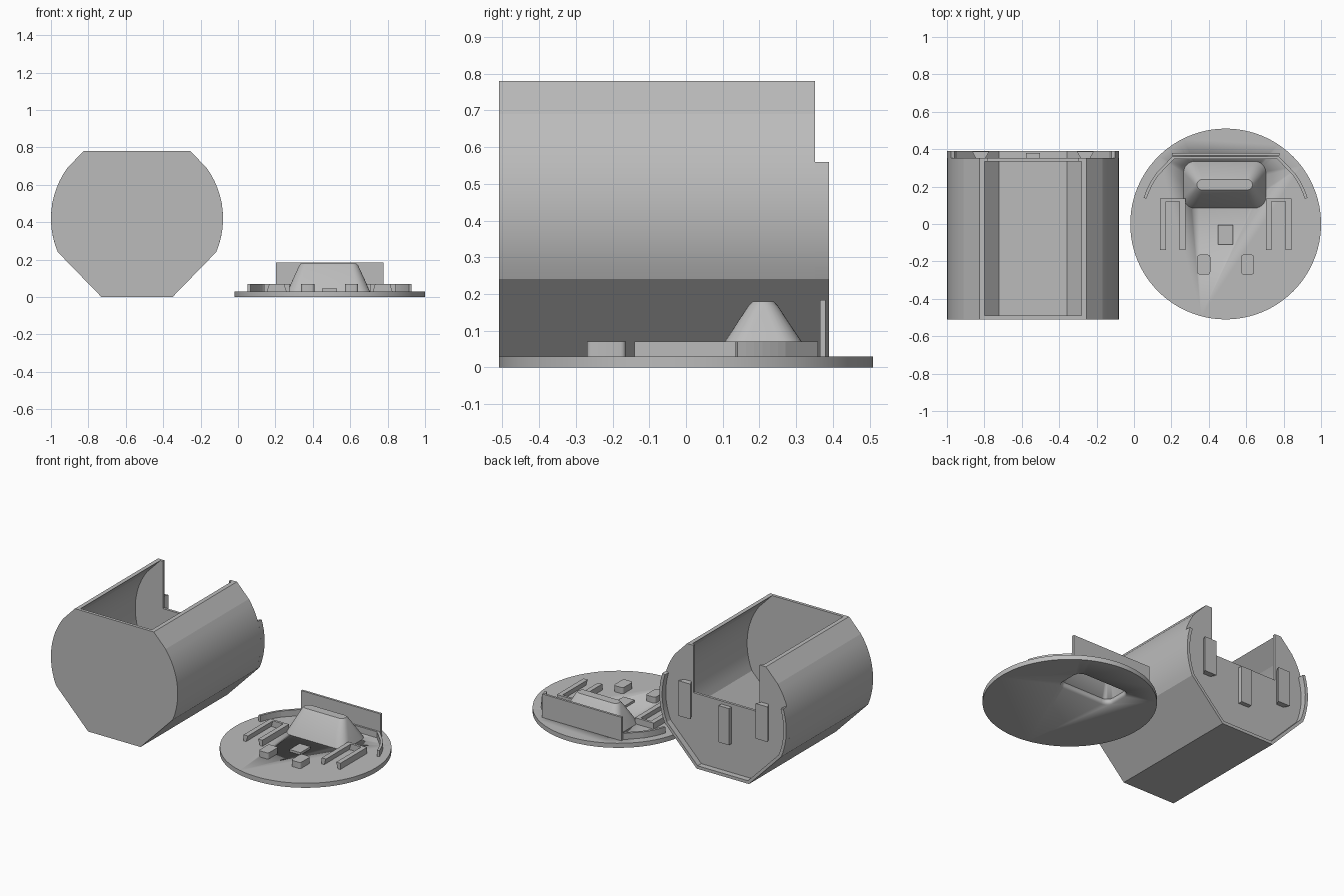
import bpy, bmesh, math

if "Cube" in bpy.data.objects:
    bpy.data.objects.remove(bpy.data.objects["Cube"])

grey = bpy.data.materials.new("plain grey")
grey.diffuse_color = (0.5, 0.5, 0.5, 1)
grey.use_nodes = True
grey.node_tree.nodes["Principled BSDF"].inputs["Base Color"].default_value = grey.diffuse_color


def stack(name, rings, smooth=None):
    """Solid skinned through a list of equal-length rings, capped at both ends."""
    bm = bmesh.new()
    vs = [[bm.verts.new(p) for p in ring] for ring in rings]
    n = len(vs[0])
    for a, b in zip(vs, vs[1:]):
        for i in range(n):
            j = (i + 1) % n
            bm.faces.new((a[i], a[j], b[j], b[i]))
    bm.faces.new(vs[0][::-1])
    bm.faces.new(vs[-1])
    bmesh.ops.recalc_face_normals(bm, faces=bm.faces)
    me = bpy.data.meshes.new(name)
    bm.to_mesh(me)
    bm.free()
    me.materials.append(grey)
    ob = bpy.data.objects.new(name, me)
    bpy.context.collection.objects.link(ob)
    if smooth:
        bpy.ops.object.select_all(action='DESELECT')
        ob.select_set(True)
        bpy.context.view_layer.objects.active = ob
        bpy.ops.object.shade_smooth_by_angle(angle=math.radians(smooth))
    return ob


def prism_y(name, pts, y0, y1, smooth=7):
    """Extrude a cup profile (local x, z) along y."""
    return stack(name, [[(CUP_X + x, y, CUP_Z + z) for x, z in pts] for y in (y0, y1)], smooth)


def prism_z(name, pts, z0, z1, smooth=None):
    """Extrude a plan outline (world x, y) upward."""
    return stack(name, [[(x, y, z) for x, y in pts] for z in (z0, z1)], smooth)


def arc(r, a0, a1, n):
    return [(r * math.cos(math.radians(a0 + (a1 - a0) * i / n)),
             r * math.sin(math.radians(a0 + (a1 - a0) * i / n))) for i in range(n + 1)]


def flip(pts):
    return [(-x, y) for x, y in reversed(pts)]


def rounded(cx, cy, hx, hy, r, n=6):
    out = []
    for k, (sx, sy) in enumerate(((1, 1), (-1, 1), (-1, -1), (1, -1))):
        out += [(cx + sx * (hx - r) + x, cy + sy * (hy - r) + y)
                for x, y in arc(r, 90 * k, 90 * k + 90, n)]
    return out


def box(name, x0, x1, y0, y1, z0, z1):
    return prism_z(name, [(x0, y0), (x1, y0), (x1, y1), (x0, y1)], z0, z1)


# ---- Cup lying on its flat side ----
CUP_X, CUP_Z, R = -0.54, 0.42, 0.46
LOW, HIGH, RIM = -23, 36, 17.7
outer = [(0.19, -0.42)] + arc(R, LOW, HIGH, 12) + [(0.286, 0.36)]
inner = [(0.182, -0.40)] + arc(R - 0.02, LOW, HIGH, 12) + [(0.258, 0.36)]
prism_y("cup_front_wall", outer + flip(outer), -0.51, -0.49)
prism_y("cup_shell", flip(outer) + outer + inner[::-1] + flip(inner)[::-1], -0.49, 0.335)

# Back wall with a notch open at the top
notch = [(0.24, 0.36), (0.24, 0.05), (-0.24, 0.05), (-0.24, 0.36)]
prism_y("cup_back_wall", outer + notch + flip(outer), 0.335, 0.352)

# Thin rim round the lower part of the back
rim_out = [(0.19, -0.42)] + arc(R, LOW, RIM, 10)
rim_in = [(0.182, -0.40)] + arc(R - 0.02, LOW, RIM, 10)
prism_y("cup_rim", flip(rim_out) + rim_out + rim_in[::-1] + flip(rim_in)[::-1], 0.352, 0.39)

# Dovetail clips and the middle catch
for side, s in (("left", -1), ("right", 1)):
    cx = CUP_X + 0.28 * s
    prism_z("dovetail_clip_" + side, [(cx - 0.025, 0.35), (cx + 0.025, 0.35),
                                      (cx + 0.045, 0.388), (cx - 0.045, 0.388)], 0.31, 0.54)
box("catch", CUP_X - 0.037, CUP_X + 0.037, 0.35, 0.38, 0.21, 0.45)

# ---- Round lid ----
LX = 0.49
disc = prism_z("lid_disc", [(LX + x, y) for x, y in arc(0.51, 0, 360, 96)[:-1]], 0, 0.03, 20)


def loft(name, rings):
    return stack(name, [[(x, y, z) for x, y in rounded(LX - 0.005, 0.21, hx, hy, r)]
                        for z, hx, hy, r in rings], 30)


# Finger grip, hollow from below
grip = loft("finger_grip", [(0.03, 0.22, 0.125, 0.06), (0.07, 0.203, 0.105, 0.058),
                            (0.168, 0.158, 0.04, 0.035), (0.18, 0.148, 0.028, 0.027)])
cutter = loft("grip_cutter", [(-0.02, 0.203, 0.112, 0.055), (0.162, 0.135, 0.022, 0.02)])
cutter.hide_render = True
cutter.display_type = 'WIRE'
for ob in (disc, grip):
    mod = ob.modifiers.new("hollow", 'BOOLEAN')
    mod.operation = 'DIFFERENCE'
    mod.solver = 'EXACT'
    mod.object = cutter
    # Bake the cut so the helper can be removed
    me = bpy.data.meshes.new_from_object(ob.evaluated_get(bpy.context.evaluated_depsgraph_get()))
    ob.modifiers.clear()
    ob.data = me
bpy.data.objects.remove(cutter)

# Low lip that completes the cup rim, and the tall closing tab
lip_out = arc(R, RIM, HIGH, 6) + [(0.286, 0.36)]
lip_in = arc(R - 0.016, RIM, HIGH, 6) + [(0.275, 0.348)]
lip = lip_out + flip(lip_out) + flip(lip_in)[::-1] + lip_in[::-1]
prism_z("lid_lip", [(LX + x, y) for x, y in lip], 0.03, 0.07)
box("lid_tab", LX - 0.288, LX + 0.288, 0.365, 0.38, 0.03, 0.184)

# Dovetail rails, stop blocks
for side, s in (("left", -1), ("right", 1)):
    cx = LX + 0.283 * s
    for part, t in (("inner", -s), ("outer", s)):
        sec = [(0.05, 0.03), (0.068, 0.03), (0.068, 0.07), (0.037, 0.07)]
        stack("rail_%s_%s" % (side, part),
              [[(cx + t * x, y, z) for x, z in sec] for y in (-0.14, 0.12)])
    box("rail_end_" + side, cx - 0.068, cx + 0.068, 0.12, 0.136, 0.03, 0.07)
    prism_z("stop_block_" + side, rounded(LX + 0.117 * s, -0.217, 0.035, 0.053, 0.014, 4),
            0.03, 0.07, 30)
box("catch_pad", LX - 0.04, LX + 0.04, -0.11, -0.005, 0.03, 0.045)
